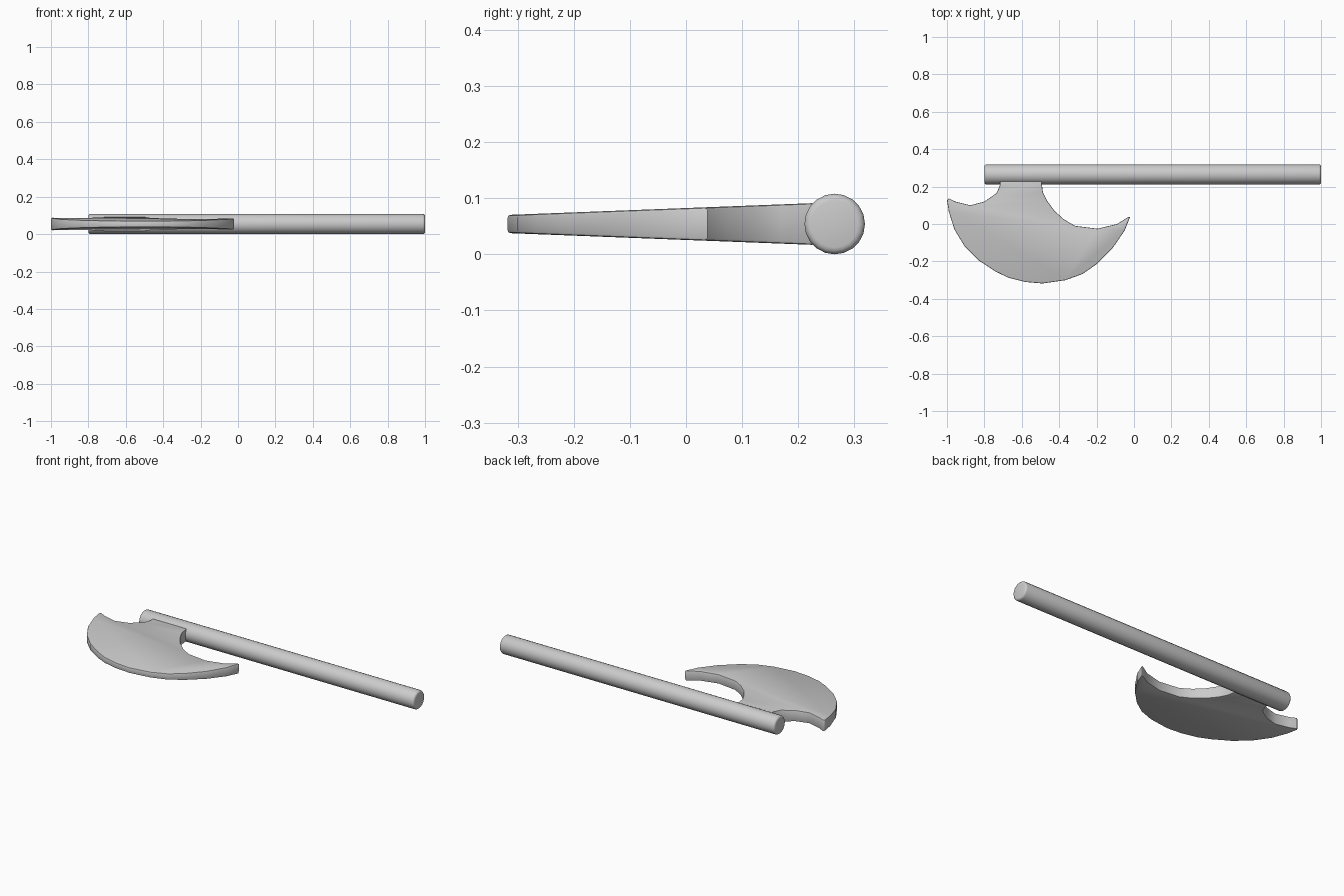
import bpy, bmesh, math

cube = bpy.data.objects.get("Cube")
if cube:
    bpy.data.objects.remove(cube, do_unlink=True)

GREY = (0.6, 0.6, 0.6, 1)
mat = bpy.data.materials.new("plain_grey")
mat.use_nodes = True
mat.diffuse_color = GREY
mat.node_tree.nodes["Principled BSDF"].inputs["Base Color"].default_value = GREY

MID_Z = 0.054


def finish(obj, bevel, segments):
    """Round the rims, shade smooth and colour the part."""
    obj.data.materials.append(mat)
    mod = obj.modifiers.new("rounded_rims", "BEVEL")
    mod.width, mod.segments = bevel, segments
    mod.limit_method, mod.angle_limit = "ANGLE", math.radians(50)
    bpy.ops.object.select_all(action="DESELECT")
    obj.select_set(True)
    bpy.context.view_layer.objects.active = obj
    bpy.ops.object.modifier_apply(modifier=mod.name)
    bpy.ops.object.shade_smooth_by_angle(angle=math.radians(40))


# Handle: a long rod lying along x
bpy.ops.mesh.primitive_cylinder_add(
    vertices=20, radius=MID_Z, depth=1.8,
    location=(0.1, 0.265, MID_Z), rotation=(0, math.pi / 2, 0))
handle = bpy.context.object
handle.name = "handle"
finish(handle, 0.012, 3)

# Blade: neck, long horn, cutting arc, short horn
outline = [
    (-.715, .23), (-.718, .205), (-.735, .165), (-.80, .12), (-.875, .10),
    (-.955, .12), (-.99, .137), (-1.0, .128), (-.99, .065), (-.96, -.03),
    (-.905, -.12), (-.83, -.195), (-.74, -.254), (-.67, -.288), (-.58, -.31),
    (-.49, -.318), (-.365, -.30), (-.275, -.267), (-.2, -.215), (-.115, -.13),
    (-.05, -.035), (-.02, .04), (-.035, .035), (-.09, 0), (-.195, -.025),
    (-.315, -.01), (-.375, .025), (-.425, .07), (-.465, .125), (-.487, .17),
    (-.495, .23),
]


def half_thickness(y):
    """The blade thins evenly from neck to cutting edge."""
    return 0.0165 + 0.0385 * (y + 0.31)


bm = bmesh.new()
rings = [[bm.verts.new((x, y, MID_Z + s * half_thickness(y))) for x, y in outline]
         for s in (1, -1)]
bm.faces.new(rings[0])
bm.faces.new(rings[1][::-1])
for i in range(len(outline)):
    j = (i + 1) % len(outline)
    bm.faces.new((rings[0][j], rings[0][i], rings[1][i], rings[1][j]))
bmesh.ops.recalc_face_normals(bm, faces=bm.faces)
mesh = bpy.data.meshes.new("blade")
bm.to_mesh(mesh)
bm.free()
blade = bpy.data.objects.new("blade", mesh)
bpy.context.collection.objects.link(blade)
finish(blade, 0.005, 2)
